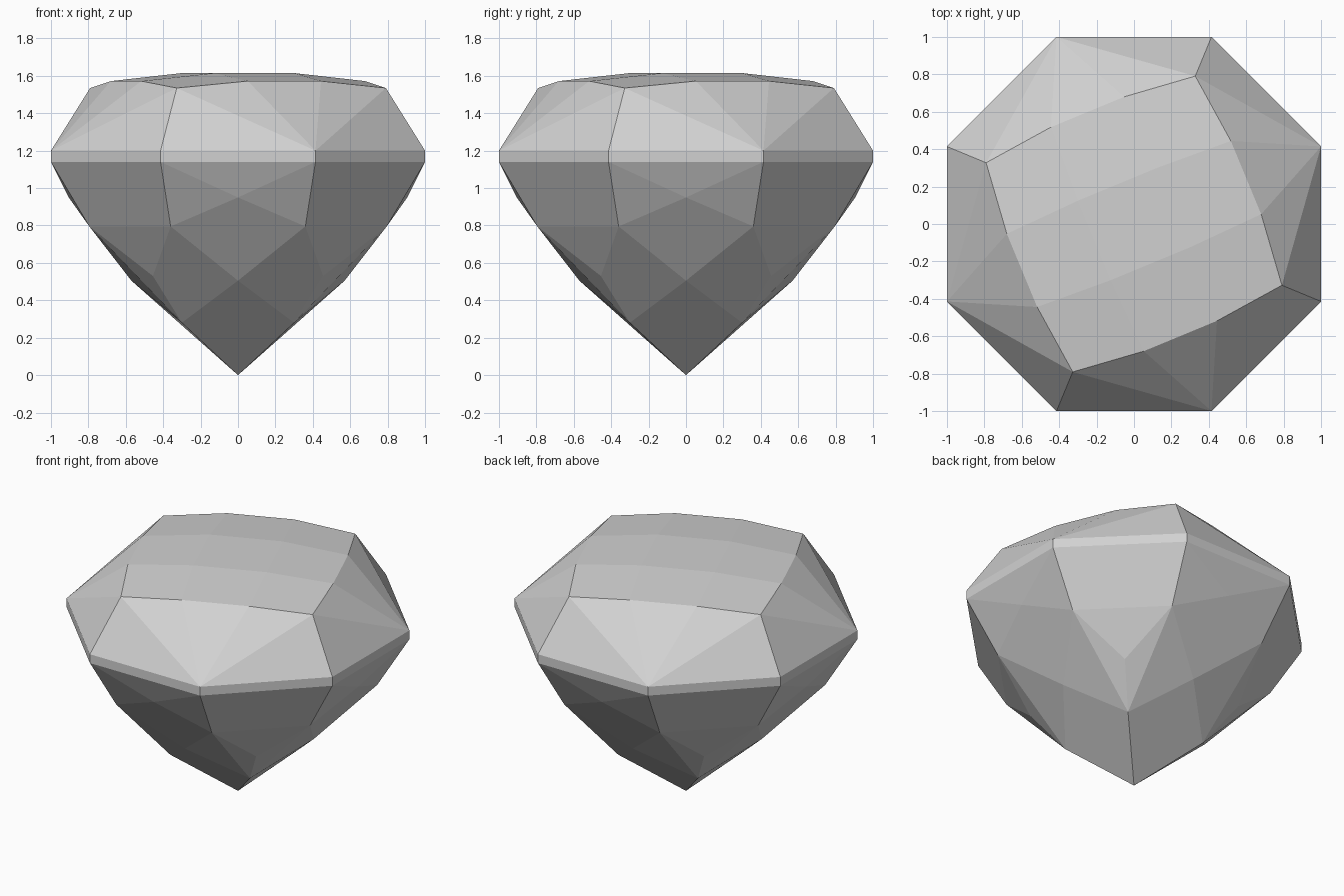
import bpy
import bmesh
from math import cos, sin, radians, pi
from mathutils import Vector, Matrix

cube = bpy.data.objects.get("Cube")
if cube:
    bpy.data.objects.remove(cube, do_unlink=True)


def polar(radius, degrees, z):
    a = radians(degrees)
    return Vector((radius * cos(a), radius * sin(a), z))


# Heights and corner radius of the octagonal girdle
LOW, HIGH = 1.14, 1.20
R = 1 / cos(pi / 8)

# Named points of one quarter; "l", "r", "n" are left, right and next corners
p = {}
for key, angle in (("l", -112.5), ("r", -67.5), ("n", -22.5)):
    p["low_" + key] = polar(R, angle, LOW)
    p["high_" + key] = polar(R, angle, HIGH)

# Crown: the domed table is a square turned against the girdle
for key, angle in (("l", -112.5), ("n", -22.5)):
    p["corner_" + key] = polar(0.856, angle, 1.535)
    p["inner_" + key] = polar(0.325, angle, 1.615)
p["edge_a"] = polar(0.682, -85.6, 1.572)
p["edge_b"] = polar(0.682, -49.4, 1.572)
p["edge_next"] = polar(0.682, 4.4, 1.572)

# Pavilion
p["ring_l"] = Vector((-0.36, -0.795, 0.795))
p["ring_r"] = Vector((0.36, -0.795, 0.795))
p["ring_n"] = Vector((0.795, -0.36, 0.795))
p["side_top"] = Vector((0, -0.905, 0.95))
p["side_bottom"] = Vector((0, -0.57, 0.505))
p["diag_mid"] = Vector((0.455, -0.455, 0.53))
p["diag_l"] = Vector((-0.3, -0.3, 0.28))
p["diag_r"] = Vector((0.3, -0.3, 0.28))
p["tip"] = Vector((0, 0, 0))

girdle = ["low_l low_r high_r high_l", "low_r low_n high_n high_r"]
crown = [
    "high_l high_r corner_l", "high_r edge_a corner_l", "high_r edge_b edge_a",
    "high_r corner_n edge_b", "high_r high_n corner_n",
    "edge_a edge_b inner_n inner_l", "corner_n edge_next inner_n edge_b",
]
pavilion = [
    "low_l side_top low_r", "low_l ring_l side_top", "low_r side_top ring_r",
    "side_top ring_l side_bottom ring_r", "low_r ring_r ring_n low_n",
    "ring_r diag_mid ring_n", "ring_r diag_r diag_mid", "ring_n diag_mid diag_r",
    "ring_l diag_l side_bottom", "ring_r side_bottom diag_r",
    "side_bottom diag_l tip diag_r",
]

# Turn the quarter four times around the axis, then weld
bm = bmesh.new()
for turn in range(4):
    rot = Matrix.Rotation(turn * pi / 2, 3, 'Z')
    for names in girdle + crown + pavilion:
        bm.faces.new([bm.verts.new(rot @ p[n]) for n in names.split()])
# Flat centre of the table
bm.faces.new([bm.verts.new(Matrix.Rotation(t * pi / 2, 3, 'Z') @ p["inner_l"])
              for t in range(4)])
bmesh.ops.remove_doubles(bm, verts=bm.verts[:], dist=0.001)
bmesh.ops.recalc_face_normals(bm, faces=bm.faces[:])

mesh = bpy.data.meshes.new("gem")
bm.to_mesh(mesh)
bm.free()
gem = bpy.data.objects.new("gem", mesh)
bpy.context.collection.objects.link(gem)

# Plain grey stone
mat = bpy.data.materials.new("pale_grey")
mat.use_nodes = True
colour = (0.64, 0.64, 0.64, 1)
mat.diffuse_color = colour
mat.node_tree.nodes["Principled BSDF"].inputs["Base Color"].default_value = colour
mesh.materials.append(mat)
